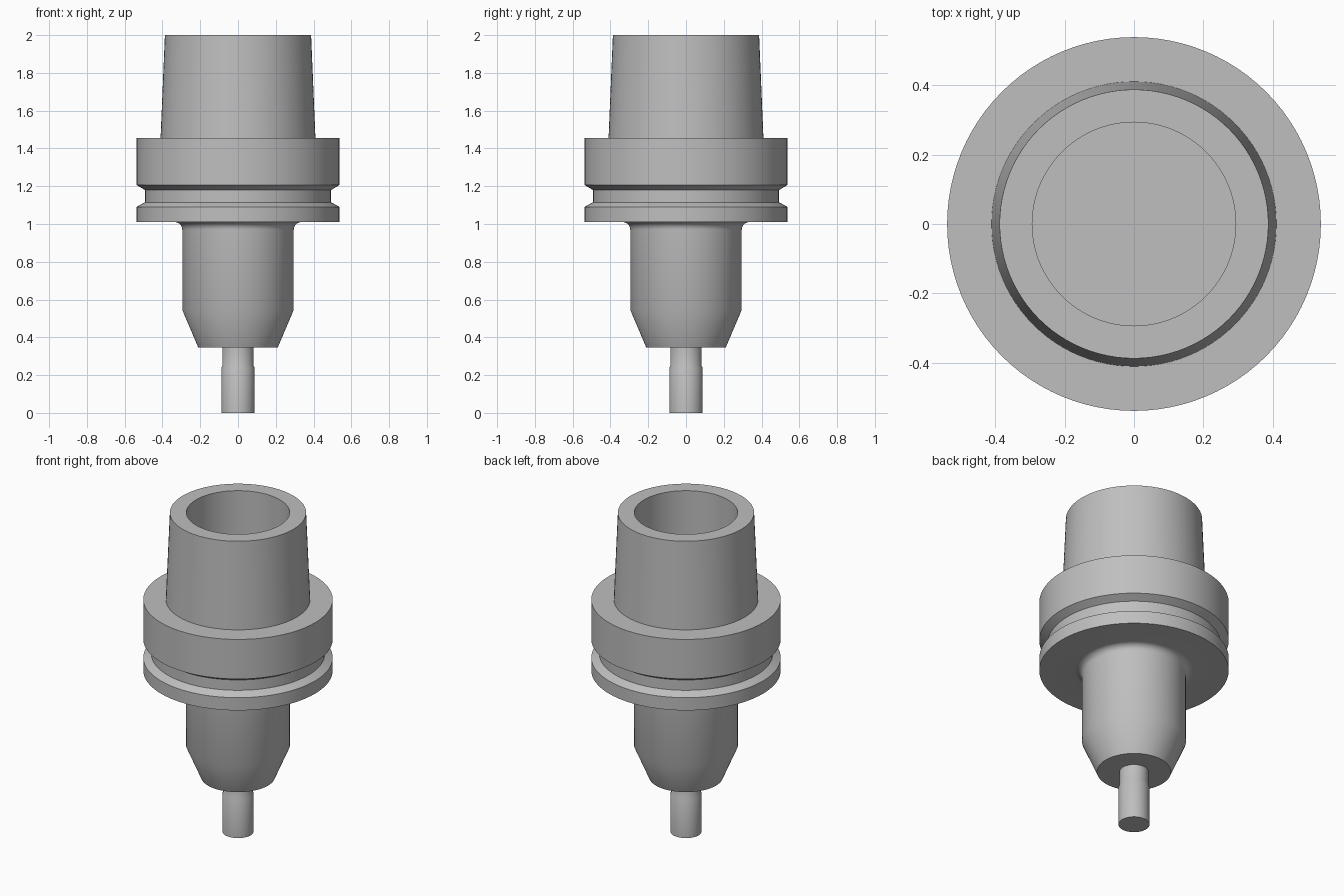
import bpy, bmesh, math

cube = bpy.data.objects.get("Cube")
if cube:
    bpy.data.objects.remove(cube, do_unlink=True)

steel = bpy.data.materials.new("grey_steel")
steel.use_nodes = True
colour = (0.52, 0.52, 0.52, 1)
steel.diffuse_color = colour
steel.node_tree.nodes["Principled BSDF"].inputs["Base Color"].default_value = colour


def lathe(name, profile, segments=96):
    """Revolve a (radius, height) profile, listed bottom to top, about z."""
    bm = bmesh.new()
    verts = [bm.verts.new((r, 0, z)) for r, z in profile]
    edges = [bm.edges.new(pair) for pair in zip(verts, verts[1:])]
    bmesh.ops.spin(bm, geom=verts + edges, cent=(0, 0, 0), axis=(0, 0, 1),
                   angle=math.tau, steps=segments, use_duplicate=False)
    bmesh.ops.remove_doubles(bm, verts=bm.verts, dist=0.0001)
    bmesh.ops.recalc_face_normals(bm, faces=bm.faces)
    mesh = bpy.data.meshes.new(name)
    bm.to_mesh(mesh)
    bm.free()
    mesh.materials.append(steel)
    obj = bpy.data.objects.new(name, mesh)
    bpy.context.collection.objects.link(obj)
    bpy.ops.object.select_all(action='DESELECT')
    obj.select_set(True)
    bpy.context.view_layer.objects.active = obj
    bpy.ops.object.shade_smooth_by_angle(angle=math.radians(30))
    return obj


# Rounded root between nose and flange
fillet = [(0.335 - 0.04 * math.cos(a), 0.97 + 0.04 * math.sin(a))
          for a in (math.radians(15 * i) for i in range(7))]

nose = [(0, 0.345), (0.21, 0.345), (0.295, 0.545)]
flange = [(0.538, 1.01), (0.538, 1.09), (0.493, 1.115),
          (0.493, 1.18), (0.538, 1.207), (0.538, 1.455)]
taper = [(0.41, 1.455), (0.387, 2.0)]
bore = [(0.293, 2.0), (0.293, 1.45), (0, 1.45)]
lathe("tool_holder", nose + fillet + flange + taper + bore)

# Stepped pin held in the nose
lathe("tool_shank", [(0, 0), (0.088, 0), (0.088, 0.24),
                     (0.083, 0.25), (0.083, 0.35), (0, 0.35)], 64)
